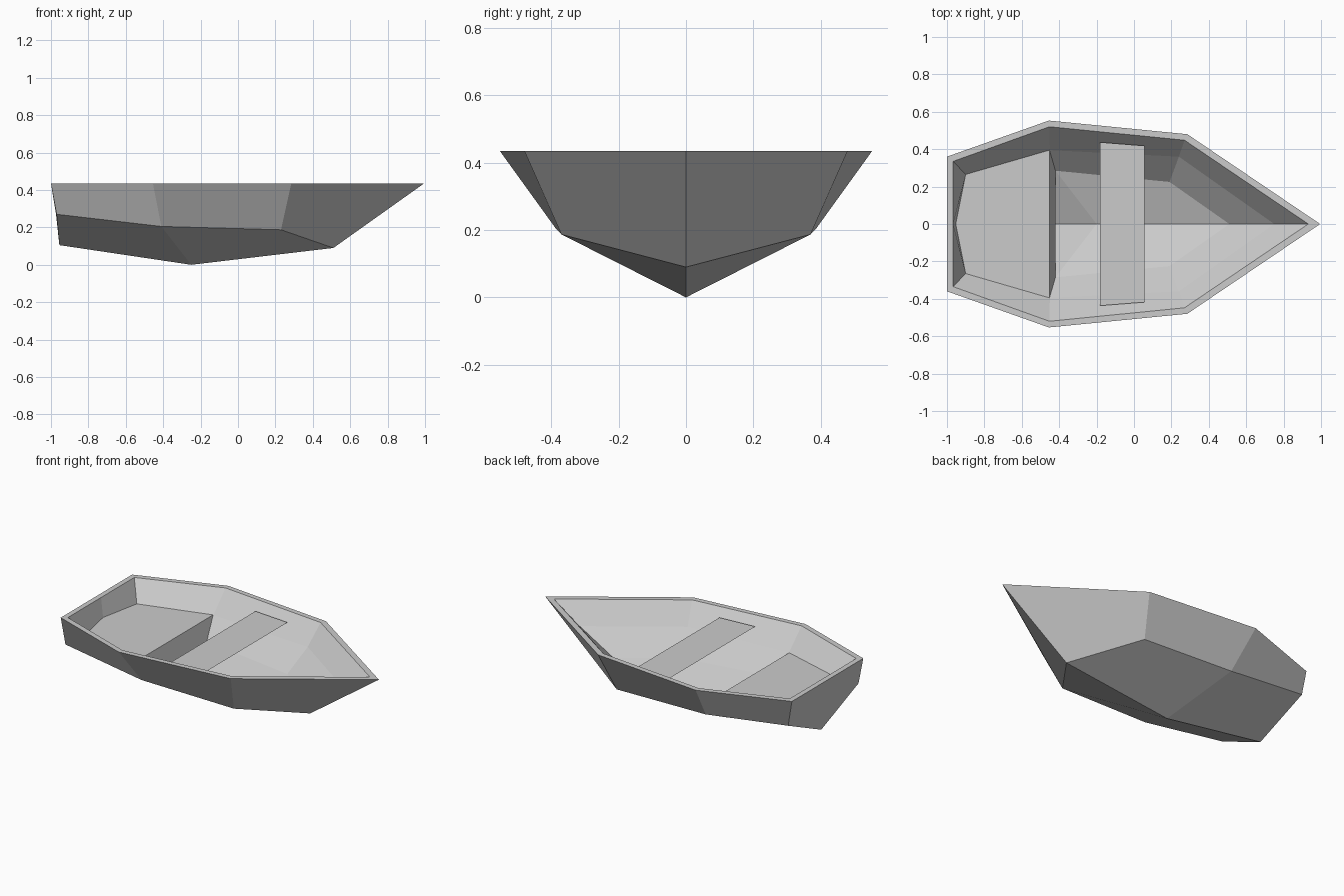
import bpy
import bmesh

cube = bpy.data.objects.get("Cube")
if cube:
    bpy.data.objects.remove(cube, do_unlink=True)

grey = bpy.data.materials.new("plain grey")
grey.use_nodes = True
colour = (0.6, 0.6, 0.6, 1)
grey.diffuse_color = colour
grey.node_tree.nodes["Principled BSDF"].inputs["Base Color"].default_value = colour


def build(name, polygons, close=False):
    """Make a flat-faced object from polygons, sharing matching corners."""
    bm = bmesh.new()
    corners = {}
    for polygon in polygons:
        face = []
        for p in polygon:
            if p not in corners:
                corners[p] = bm.verts.new(p)
            if corners[p] not in face:
                face.append(corners[p])
        if len(face) > 2:
            bm.faces.new(face)
    if close:
        bmesh.ops.recalc_face_normals(bm, faces=bm.faces[:])
    mesh = bpy.data.meshes.new(name)
    bm.to_mesh(mesh)
    bm.free()
    mesh.materials.append(grey)
    obj = bpy.data.objects.new(name, mesh)
    bpy.context.collection.objects.link(obj)
    return obj


def repeat_ends(stern, middle, bow):
    return [stern, stern, middle, bow, bow]


# Hull lines, each from stern centre round the left side to the bow
stem_foot = (0.51, 0, 0.09)
floor_bow = (0.51, 0, 0.17)
TOP = 0.435
hull_lines = [
    # outer keel, chine and gunwale
    repeat_ends((-0.955, 0, 0.105), (-0.25, 0, 0), stem_foot),
    [(-0.973, 0, 0.27), (-0.97, 0.355, 0.27), (-0.41, 0.387, 0.205),
     (0.23, 0.37, 0.187), stem_foot],
    [(-1, 0, TOP), (-1, 0.36, TOP), (-0.455, 0.553, TOP),
     (0.285, 0.48, TOP), (0.995, 0, TOP)],
    # inner gunwale, wall, floor edge and floor centre
    [(-0.967, 0, TOP), (-0.967, 0.335, TOP), (-0.452, 0.52, TOP),
     (0.27, 0.448, TOP), (0.932, 0, TOP)],
    [(-0.953, 0, 0.31), (-0.9, 0.265, 0.31), (-0.45, 0.395, 0.31),
     (0.24, 0.36, 0.305), (0.75, 0, 0.31)],
    [(-0.92, 0, 0.23), (-0.88, 0.2, 0.23), (-0.42, 0.285, 0.193),
     (0.19, 0.225, 0.17), floor_bow],
    repeat_ends((-0.9, 0, 0.15), (-0.2, 0, 0.055), floor_bow),
]

panels = []
for side in (1, -1):
    lines = [[(x, y * side, z) for x, y, z in line] for line in hull_lines]
    for low, high in zip(lines, lines[1:]):
        for i in range(len(low) - 1):
            panels.append((low[i], low[i + 1], high[i + 1], high[i]))
build("hull", panels, close=True)

# Stern seat: a flat top with a sloping front panel
seat_left, seat_right = (-0.452, 0.395, 0.311), (-0.452, -0.395, 0.311)
build("stern_seat", [
    (seat_right, seat_left, (-0.9, 0.265, 0.311),
     (-0.953, 0, 0.311), (-0.9, -0.265, 0.311)),
    (seat_left, seat_right, (-0.42, -0.285, 0.193), (-0.42, 0.285, 0.193)),
])

# Middle seat plank
build("middle_seat", [
    ((-0.183, -0.437, 0.39), (0.057, -0.418, 0.39),
     (0.057, 0.418, 0.39), (-0.183, 0.437, 0.39)),
])
